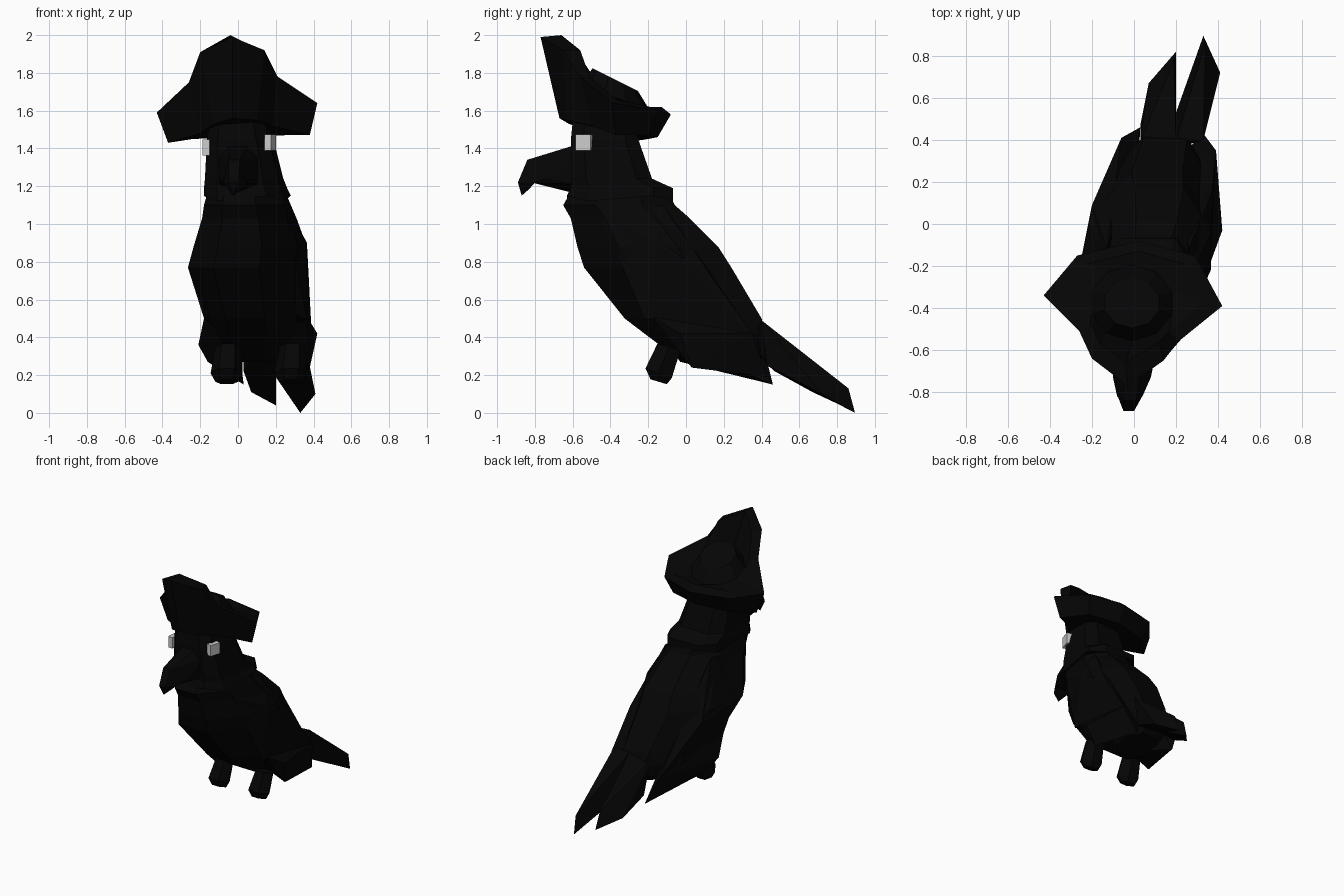
import bpy, bmesh, math
from mathutils import Vector, Matrix


def material(name, value):
    m = bpy.data.materials.new(name)
    m.diffuse_color = (value, value, value, 1)
    return m


BLACK = material("feather_black", 0.0015)
GREY = material("eye_grey", 0.6)


def finish(bm, name, mat=BLACK):
    bmesh.ops.recalc_face_normals(bm, faces=bm.faces)
    mesh = bpy.data.meshes.new(name)
    bm.to_mesh(mesh)
    bm.free()
    mesh.materials.append(mat)
    ob = bpy.data.objects.new(name, mesh)
    bpy.context.collection.objects.link(ob)
    return ob


def hull(name, points, mat=BLACK):
    """Convex faceted solid around a few corner points."""
    bm = bmesh.new()
    for p in points:
        bm.verts.new(p)
    bmesh.ops.convex_hull(bm, input=bm.verts)
    loose = [v for v in bm.verts if not v.link_faces]
    bmesh.ops.delete(bm, geom=loose, context='VERTS')
    return finish(bm, name, mat)


def skin(name, rings):
    """Join rings of equal point count and close both ends."""
    bm = bmesh.new()
    vs = [[bm.verts.new(p) for p in r] for r in rings]
    n = len(vs[0])
    for a, b in zip(vs, vs[1:]):
        for i in range(n):
            j = (i + 1) % n
            bm.faces.new((a[i], a[j], b[j], b[i]))
    bm.faces.new(vs[0])
    bm.faces.new(vs[-1])
    return finish(bm, name)


def octagon(z, x0, x1, y0, y1, flat=0.42, shear=0.0, zig=0.0):
    """Level eight-sided section filling a box, skewed sideways by shear."""
    cx, cy, ry = (x0 + x1) / 2, (y0 + y1) / 2, (y1 - y0) / 2
    rx = (x1 - x0) / 2 - shear * flat * ry
    f = flat
    unit = [(-f, -1), (f, -1), (1, -f), (1, f), (f, 1), (-f, 1), (-1, f), (-1, -f)]
    return [(cx + u * rx + shear * v * ry, cy + v * ry, z + zig * (i % 2))
            for i, (u, v) in enumerate(unit)]


# Leaning body
sections = [
    (0.27, -0.02, 0.26, 0.00, 0.34),
    (0.33, -0.12, 0.32, -0.10, 0.40),
    (0.42, -0.16, 0.36, -0.22, 0.42),
    (0.50, -0.18, 0.365, -0.325, 0.40),
    (0.77, -0.265, 0.365, -0.54, 0.24),
    (0.88, -0.235, 0.365, -0.575, 0.17),
    (1.03, -0.19, 0.31, -0.61, 0.02),
    (1.10, -0.18, 0.28, -0.65, -0.06),
    (1.17, -0.16, 0.25, -0.61, -0.09),
]
body = skin("body", [octagon(*s, shear=0.15) for s in sections])

# Folded wings and flared flanks, merged into the body
extras = [
    hull("left_wing", [(-0.16, -0.45, 1.04), (-0.13, -0.12, 1.10), (-0.262, -0.22, 0.76),
                       (-0.18, -0.20, 0.50), (-0.06, 0.41, 0.35), (-0.13, 0.23, 0.55),
                       (-0.20, 0.09, 0.70), (0.00, 0.30, 0.40), (0.00, -0.10, 0.55)]),
    hull("left_flank", [(-0.18, -0.20, 0.50), (-0.21, -0.10, 0.36), (-0.16, -0.03, 0.27),
                        (0.03, 0.46, 0.15), (-0.06, 0.41, 0.35), (-0.15, 0.05, 0.5),
                        (0.00, 0.30, 0.40), (0.00, -0.05, 0.36)]),
    hull("right_wing", [(0.26, -0.45, 1.04), (0.26, -0.12, 1.10), (0.365, -0.15, 0.90),
                        (0.365, -0.22, 0.50), (0.39, 0.35, 0.42), (0.37, 0.15, 0.70),
                        (0.20, 0.30, 0.40), (0.25, -0.10, 0.55)]),
    hull("right_flank", [(0.365, -0.18, 0.51), (0.42, -0.03, 0.42), (0.38, 0.03, 0.24),
                         (0.33, 0.43, 0.19), (0.39, 0.35, 0.42), (0.20, 0.30, 0.40),
                         (0.25, -0.05, 0.36)]),
]
for part in extras:
    mod = body.modifiers.new(part.name, 'BOOLEAN')
    mod.operation = 'UNION'
    mod.solver = 'EXACT'
    mod.object = part
bpy.context.view_layer.update()
merged = bpy.data.meshes.new_from_object(
    body.evaluated_get(bpy.context.evaluated_depsgraph_get()))
body.modifiers.clear()
body.data = merged
for part in extras:
    bpy.data.objects.remove(part)

# Head and neck, with a ragged lower edge
head = [
    (1.12, -0.18, 0.28, -0.63, -0.07),
    (1.19, -0.18, 0.26, -0.61, -0.07),
    (1.24, -0.175, 0.24, -0.61, -0.18),
    (1.44, -0.165, 0.19, -0.61, -0.25),
    (1.54, -0.15, 0.16, -0.60, -0.27),
]
skin("head", [octagon(*s, flat=0.62, shear=0.1, zig=0.03 if i == 0 else 0)
              for i, s in enumerate(head)])

# Hooked beak: root block and downward tip
hull("beak_root", [(-0.10, -0.58, 1.36), (0.11, -0.58, 1.36), (-0.05, -0.58, 1.42),
                   (0.05, -0.58, 1.42), (-0.10, -0.58, 1.21), (0.11, -0.58, 1.21),
                   (0.00, -0.60, 1.165), (-0.10, -0.73, 1.24), (0.08, -0.73, 1.24),
                   (-0.05, -0.84, 1.34), (0.01, -0.84, 1.34),
                   (-0.08, -0.82, 1.22), (0.04, -0.82, 1.22)])
hull("beak_tip", [(-0.05, -0.84, 1.34), (0.01, -0.84, 1.34), (-0.085, -0.80, 1.22),
                  (0.05, -0.80, 1.22), (-0.05, -0.89, 1.22), (0.00, -0.89, 1.22),
                  (-0.025, -0.87, 1.15), (-0.025, -0.83, 1.185)])

# Eyes
for name, x, z, turn in (("left_eye", -0.167, 1.405, -4), ("right_eye", 0.170, 1.432, -17)):
    rot = Matrix.Rotation(math.radians(turn), 3, 'Z')
    hull(name, [Vector((x, -0.54, z)) + rot @ Vector((a * 0.019, b * 0.042, c * 0.042))
                for a in (-1, 1) for b in (-1, 1) for c in (-1, 1)], GREY)

# Three-cornered hat: lower edge, rim, rim thickness, valley, crown
lower = [(-0.03, -0.67, 1.56), (0.10, -0.63, 1.55), (0.18, -0.50, 1.52),
         (0.38, -0.37, 1.47), (0.25, -0.20, 1.47), (0.02, -0.15, 1.46),
         (-0.24, -0.20, 1.45), (-0.37, -0.33, 1.43), (-0.20, -0.48, 1.48),
         (-0.13, -0.62, 1.53)]
rim = [(-0.03, -0.77, 1.99), (0.14, -0.65, 1.92), (0.21, -0.56, 1.78),
       (0.42, -0.39, 1.64), (0.29, -0.15, 1.60), (0.02, -0.08, 1.58),
       (-0.27, -0.15, 1.58), (-0.43, -0.34, 1.59), (-0.26, -0.51, 1.75),
       (-0.20, -0.64, 1.91)]
inner = [(-0.04, -0.66, 2.00), (0.12, -0.56, 1.92), (0.17, -0.51, 1.78),
         (0.34, -0.37, 1.66), (0.24, -0.19, 1.62), (0.02, -0.13, 1.62),
         (-0.23, -0.19, 1.61), (-0.35, -0.34, 1.62), (-0.21, -0.47, 1.75),
         (-0.16, -0.57, 1.90)]


def oval(rx, ry, z, slope):
    pts = []
    for i in range(10):
        a = math.tau * i / 10
        dy = -ry * math.cos(a)
        pts.append((rx * math.sin(a) - 0.01, -0.375 + dy, z - slope * dy))
    return pts


skin("hat", [lower, rim, inner, oval(0.20, 0.18, 1.67, 0.35), oval(0.135, 0.12, 1.765, 0.5)])

# Tail feathers
hull("right_tail_feather", [(0.33, 0.895, 0.00), (0.34, 0.86, 0.13), (0.41, 0.72, 0.10),
                            (0.33, 0.43, 0.25), (0.33, 0.40, 0.49), (0.20, 0.53, 0.19),
                            (0.20, 0.40, 0.48), (0.20, 0.36, 0.40)])
hull("middle_tail_feather", [(0.20, 0.82, 0.04), (0.19, 0.78, 0.17), (0.07, 0.67, 0.11),
                             (0.03, 0.47, 0.22), (0.03, 0.39, 0.46), (0.20, 0.39, 0.49),
                             (0.20, 0.53, 0.20), (0.12, 0.34, 0.35)])

# Stubby six-sided legs leaning forward, with blunt ends
for name, x, z in (("left_leg", -0.06, 0.20), ("right_leg", 0.28, 0.20)):
    pts = []
    for i in range(6):
        a = math.tau * i / 6
        c, s = math.cos(a), math.sin(a)
        pts.append((x + 0.06 * c, -0.145 + 0.05 * s, z - 0.035 - 0.015 * s))
        pts.append((x + 0.085 * c, -0.145 + 0.08 * s, z + 0.01 - 0.03 * s))
        pts.append((x + 0.01 + 0.07 * c, -0.09 + 0.07 * s, 0.35 - 0.02 * s))
    hull(name, pts)
